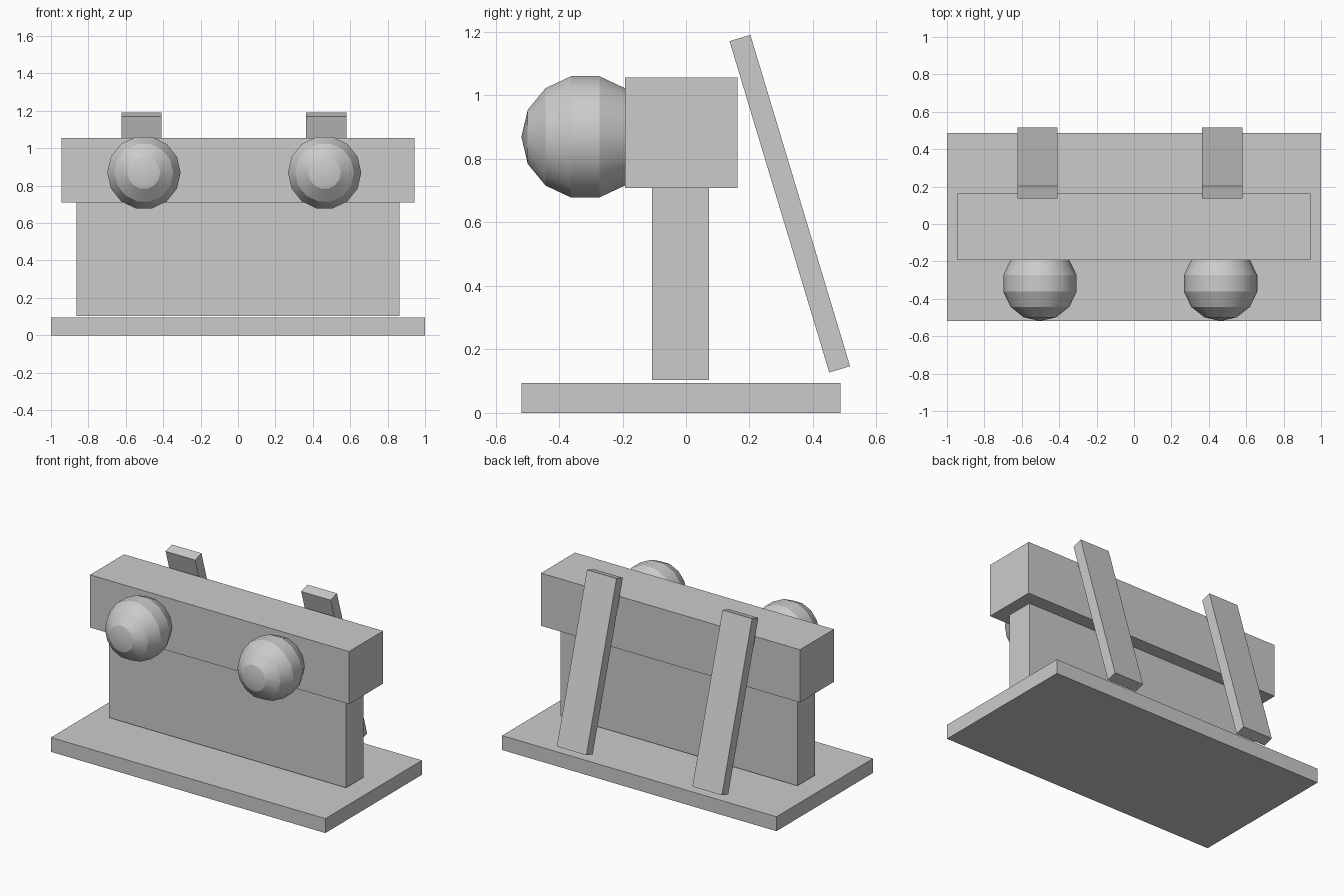
import bpy, bmesh
from math import sin, cos, pi, radians
from mathutils import Matrix, Vector

if "Cube" in bpy.data.objects:
    bpy.data.objects.remove(bpy.data.objects["Cube"])


def finish(name, bm):
    bmesh.ops.recalc_face_normals(bm, faces=bm.faces)
    mesh = bpy.data.meshes.new(name)
    bm.to_mesh(mesh)
    bm.free()
    obj = bpy.data.objects.new(name, mesh)
    bpy.context.collection.objects.link(obj)
    return obj


def box(name, center, size, tilt=0.0):
    bm = bmesh.new()
    bmesh.ops.create_cube(bm, size=1, matrix=Matrix.Diagonal((*size, 1)))
    obj = finish(name, bm)
    obj.location = center
    obj.rotation_euler.x = tilt
    return obj


def ball(name, center, radius, segments=14, rings=7):
    # Lathe a half-circle about the y axis, first meridian along +x
    bm = bmesh.new()
    pts = [bm.verts.new((radius * sin(pi * k / rings), -radius * cos(pi * k / rings), 0))
           for k in range(rings + 1)]
    edges = [bm.edges.new(pair) for pair in zip(pts, pts[1:])]
    bmesh.ops.spin(bm, geom=pts + edges, cent=(0, 0, 0), axis=(0, 1, 0),
                   angle=2 * pi, steps=segments)
    bmesh.ops.remove_doubles(bm, verts=bm.verts, dist=1e-4)
    # Smooth around the axis, crisp edges between the rings
    for f in bm.faces:
        f.smooth = True
    for e in bm.edges:
        a, b = e.verts
        e.smooth = abs(a.co.y - b.co.y) > 1e-4
    obj = finish(name, bm)
    obj.location = center
    return obj


# Ground slab, upright wall and the thick beam on top
box("base_slab", (0, -0.016, 0.047), (2.0, 1.005, 0.095))
box("wall", (0, -0.0175, 0.4065), (1.727, 0.18, 0.605))
box("top_beam", (0, -0.015, 0.8825), (1.888, 0.354, 0.347))

# Round knobs on the front of the beam
for side, x in (("left", -0.503), ("right", 0.463)):
    ball(f"{side}_knob", (x, -0.3175, 0.8695), 0.201)

# Slats leaning against the back
for side, x in (("left", -0.516), ("right", 0.472)):
    box(f"{side}_back_slat", (x, 0.327, 0.659), (0.215, 0.0685, 1.09), radians(16.75))
